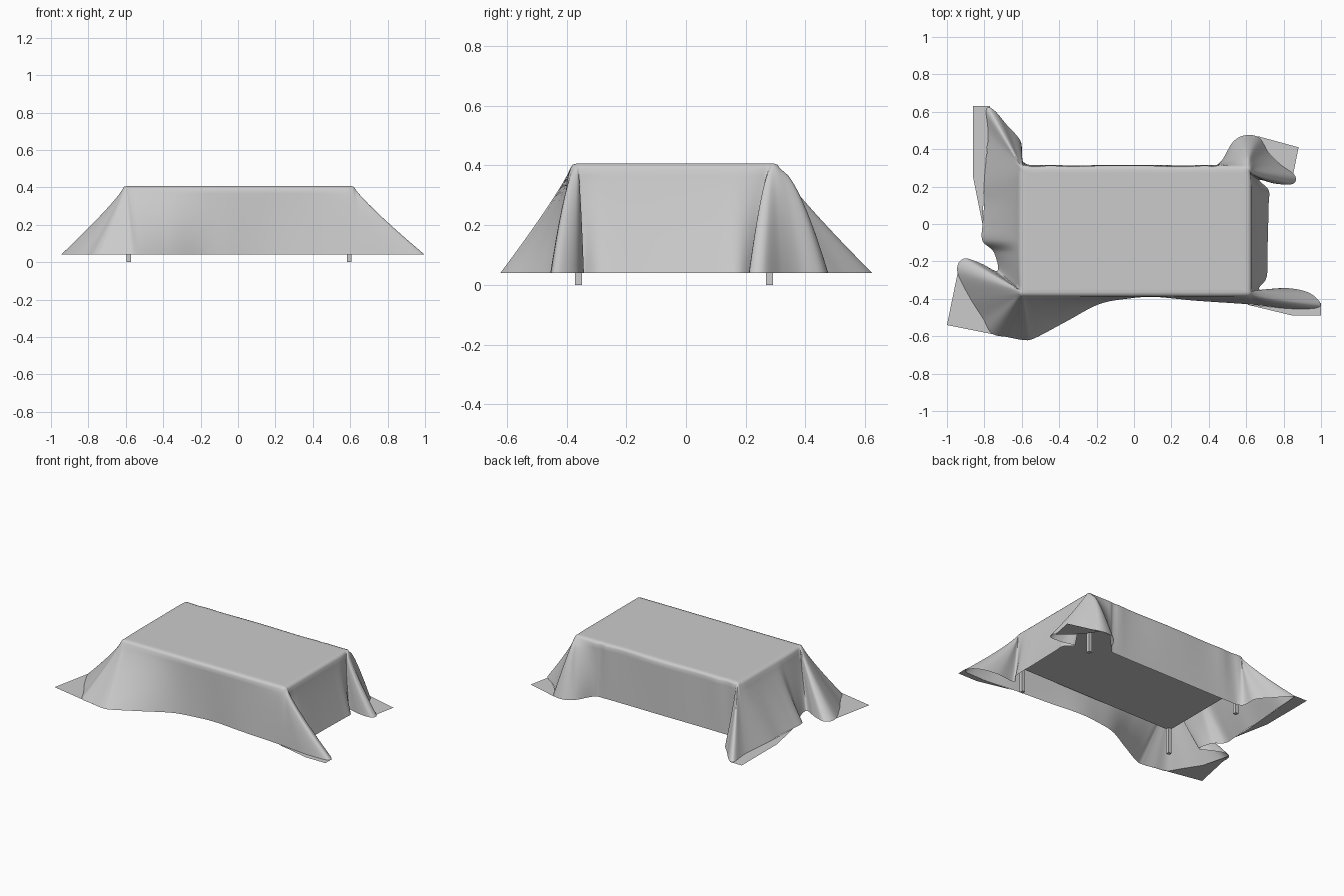
import bpy, bmesh
from mathutils import Vector

default = bpy.data.objects.get("Cube")
if default:
    bpy.data.objects.remove(default)

FLOOR, TOP = 0.04, 0.407
ROUND = 0.022
STEPS, ROWS = 8, 14
DRAPE, FLARE = 1.12, 0.65
XMIN, XMAX, YMIN, YMAX = -0.595, 0.605, -0.365, 0.292

# Hem of the cloth, walked around the table: corner folds fan out from an anchor,
# and each stretch has its own rate of widening along y
HEM = [
    ((XMIN, YMIN), DRAPE, [(-.73, -.25), (-.82, -.21), (-.91, -.185), (-.945, -.25), (-.88, -.39),
                           (-.81, -.5), (-.76, -.585), (-.67, -.605), (-.59, -.62), (-.53, -.61)]),
    (None, DRAPE, [(-.36, -.52), (-.19, -.43), (-.04, -.4), (.11, -.39), (.33, -.41)]),
    ((XMAX, YMIN), FLARE, [(.62, -.43), (.82, -.452), (.97, -.45), (.995, -.42), (.93, -.365),
                           (.81, -.342), (.67, -.35)]),
    (None, DRAPE, [(.71, -.28), (.715, -.1), (.72, .1), (.72, .18)]),
    ((XMAX, YMAX), FLARE, [(.67, .235), (.76, .215), (.85, .215), (.86, .26), (.78, .32),
                           (.72, .38), (.67, .46), (.6, .475), (.53, .44)]),
    (None, DRAPE, [(.46, .33), (.38, .315), (0, .315), (-.45, .315)]),
    ((XMIN, YMAX), DRAPE, [(-.59, .33), (-.605, .44), (-.68, .53), (-.75, .61), (-.79, .61),
                           (-.78, .47)]),
    (None, DRAPE, [(-.8, .24), (-.8, .12), (-.81, 0), (-.81, -.09), (-.75, -.15)]),
]

# Flat cloth that rests on the floor beyond the folds
FLAPS = {
    "front_right": [(-.93, -.2), (-1, -.54), (-.6, -.62), (-.76, -.585), (-.81, -.5), (-.88, -.39)],
    "front_left": [(.6, -.43), (.85, -.49), (1, -.49), (1, -.42), (.97, -.45), (.82, -.452)],
    "back_left": [(.85, .26), (.88, .41), (.66, .47), (.72, .38), (.78, .32)],
    "back_right": [(-.77, .63), (-.86, .63), (-.86, .25), (-.81, 0), (-.8, .24), (-.78, .47)],
}


def finish(bm, name, smooth=False):
    mesh = bpy.data.meshes.new(name)
    bm.to_mesh(mesh)
    bm.free()
    obj = bpy.data.objects.new(name, mesh)
    bpy.context.collection.objects.link(obj)
    if smooth:
        bpy.ops.object.select_all(action='DESELECT')
        obj.select_set(True)
        bpy.context.view_layer.objects.active = obj
        bpy.ops.object.shade_smooth_by_angle(angle=1.0)


def box(name, low, high):
    low, high = Vector(low), Vector(high)
    bm = bmesh.new()
    bmesh.ops.create_cube(bm, size=1)
    for v in bm.verts:
        v.co = (low + high) / 2 + v.co * (high - low)
    finish(bm, name)


def catmull(a, b, c, d, t):
    return 0.5 * (2 * b + (c - a) * t + (2 * a - 5 * b + 4 * c - d) * t ** 2
                  + (3 * b - a - 3 * c + d) * t ** 3)


def hem_columns():
    """Table edge point, hem point and widening rate, smoothly resampled."""
    controls = []
    for anchor, rate, feet in HEM:
        for x, y in feet:
            edge = anchor or (min(max(x, XMIN), XMAX), min(max(y, YMIN), YMAX))
            controls.append((Vector(edge), Vector((x, y)), rate))
    n = len(controls)
    for i in range(n):
        a, b, c, d = (controls[(i + k) % n] for k in (-1, 0, 1, 2))
        for s in range(STEPS):
            t = s / STEPS
            yield (b[0].lerp(c[0], t), catmull(a[1], b[1], c[1], d[1], t),
                   b[2] + (c[2] - b[2]) * t)


# Tablecloth: rounded top edge, then drape down to the hem
bm = bmesh.new()
columns = []
for edge, foot, rate in hem_columns():
    out = (foot - edge).normalized() * ROUND
    points = [(*edge, TOP), (*(edge + out * 0.65), TOP - 0.004)]
    start = edge + out
    fall = foot - start
    for r in range(ROWS + 1):
        t = r / ROWS
        points.append((start.x + fall.x * t ** DRAPE, start.y + fall.y * t ** rate,
                       TOP - 0.016 + (FLOOR - TOP + 0.016) * t))
    columns.append([bm.verts.new(p) for p in points])
for left, right in zip(columns, columns[1:] + columns[:1]):
    for k in range(len(left) - 1):
        bm.faces.new((left[k], left[k + 1], right[k + 1], right[k]))
bmesh.ops.remove_doubles(bm, verts=bm.verts, dist=0.0005)
rim = [e for e in bm.edges if e.is_boundary and all(v.co.z > TOP - 0.001 for v in e.verts)]
top = bmesh.ops.edgenet_fill(bm, edges=rim)["faces"]
bmesh.ops.recalc_face_normals(bm, faces=bm.faces)
bmesh.ops.inset_region(bm, faces=top, thickness=0.02)
finish(bm, "tablecloth", smooth=True)

for side, outline in FLAPS.items():
    bm = bmesh.new()
    face = bm.faces.new([bm.verts.new((x, y, FLOOR)) for x, y in outline])
    face.normal_update()
    if face.normal.z < 0:
        face.normal_flip()
    finish(bm, "cloth_flap_" + side)

# Deep table body and short legs under the cloth
box("table_body", (XMIN, YMIN - 0.007, 0.175), (XMAX, YMAX, 0.4))
for x, xname in ((-0.583, "right"), (0.594, "left")):
    for y, yname in ((-0.36, "front"), (0.28, "back")):
        box(f"leg_{yname}_{xname}", (x - 0.012, y - 0.012, 0), (x + 0.012, y + 0.012, 0.18))
